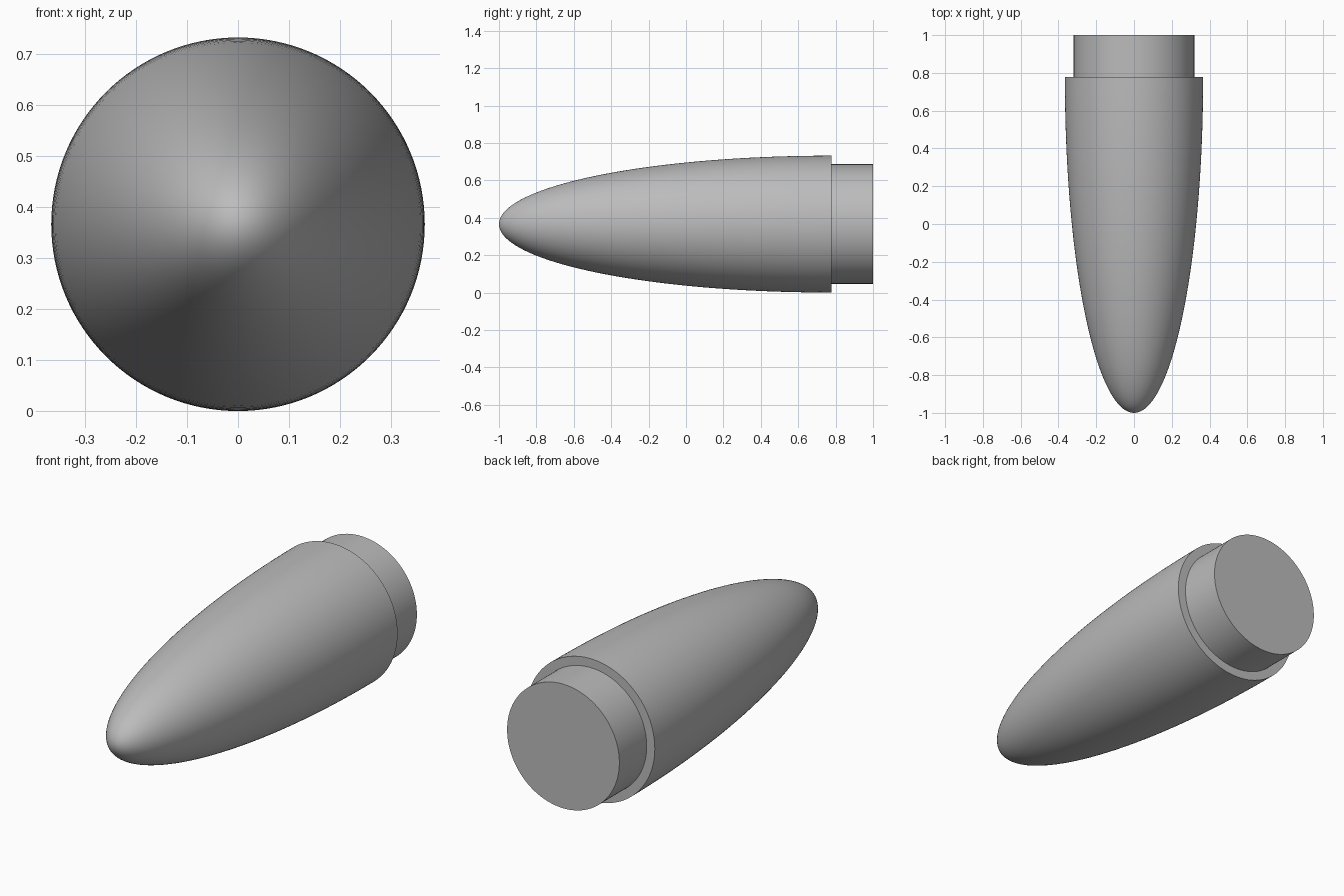
import bpy, bmesh, math

if "Cube" in bpy.data.objects:
    bpy.data.objects.remove(bpy.data.objects["Cube"])

R, Y_SHOULDER, LENGTH = 0.366, 0.777, 1.777   # body radius, shoulder position, nose length
R_NECK, SEGMENTS, RINGS = 0.32, 128, 40

grey = bpy.data.materials.new("plain grey")
grey.diffuse_color = (0.5, 0.5, 0.5, 1)
grey.use_nodes = True
grey.node_tree.nodes["Principled BSDF"].inputs["Base Color"].default_value = grey.diffuse_color

# Elliptical nose profile, then the step and the insert plug: (radius, y)
profile = []
for i in range(RINGS + 1):
    a = math.pi / 2 * i / RINGS
    profile.append((R * math.sin(a), Y_SHOULDER - LENGTH * math.cos(a)))
profile += [(R_NECK, Y_SHOULDER), (R_NECK, 1.0), (0, 1.0)]

# Revolve the profile around the lengthwise axis
bm = bmesh.new()
verts = [bm.verts.new((r, y, 0)) for r, y in profile]
edges = [bm.edges.new(pair) for pair in zip(verts, verts[1:])]
bmesh.ops.spin(bm, geom=verts + edges, cent=(0, 0, 0), axis=(0, 1, 0),
               angle=2 * math.pi, steps=SEGMENTS)
bmesh.ops.remove_doubles(bm, verts=bm.verts[:], dist=1e-5)
bmesh.ops.recalc_face_normals(bm, faces=bm.faces[:])
mesh = bpy.data.meshes.new("nose_cone")
bm.to_mesh(mesh)
bm.free()
mesh.materials.append(grey)

nose_cone = bpy.data.objects.new("nose_cone", mesh)
nose_cone.location.z = R
bpy.context.collection.objects.link(nose_cone)
bpy.context.view_layer.objects.active = nose_cone
nose_cone.select_set(True)
bpy.ops.object.shade_smooth_by_angle(angle=math.radians(30))
